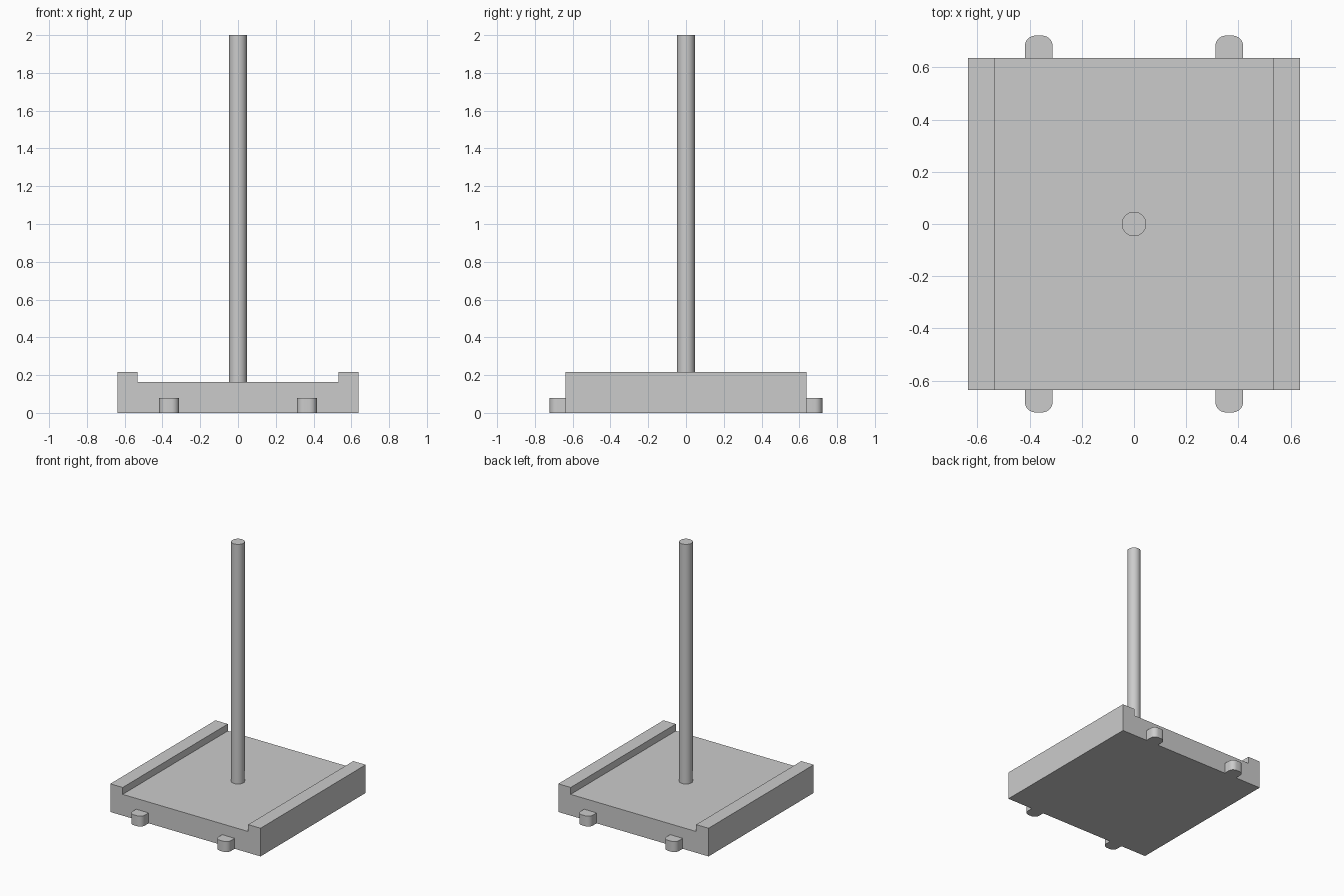
import bpy, bmesh, math

if "Cube" in bpy.data.objects:
    bpy.data.objects.remove(bpy.data.objects["Cube"])


def extrude(name, pts, vec):
    """Closed planar profile extruded along vec into a solid."""
    bm = bmesh.new()
    face = bm.faces.new([bm.verts.new(p) for p in pts])
    top = bmesh.ops.extrude_face_region(bm, geom=[face])["geom"]
    verts = [g for g in top if isinstance(g, bmesh.types.BMVert)]
    bmesh.ops.translate(bm, verts=verts, vec=vec)
    bmesh.ops.recalc_face_normals(bm, faces=bm.faces)
    mesh = bpy.data.meshes.new(name)
    bm.to_mesh(mesh)
    bm.free()
    obj = bpy.data.objects.new(name, mesh)
    bpy.context.collection.objects.link(obj)
    return obj


def smooth(obj):
    bpy.ops.object.select_all(action='DESELECT')
    obj.select_set(True)
    bpy.context.view_layer.objects.active = obj
    bpy.ops.object.shade_smooth_by_angle(angle=math.radians(30))


# Base tray: channel cross-section with a raised rail on each side
H, INNER, FLOOR, RAIL = 0.637, 0.532, 0.163, 0.216
half = [(H, 0), (H, RAIL), (INNER, RAIL), (INNER, FLOOR)]
section = half + [(-x, z) for x, z in reversed(half)]
extrude("base_tray", [(x, -H, z) for x, z in section], (0, 2 * H, 0))

# Four feet tabs with rounded outer corners
CX, HW, TIP, R, TAB_H = 0.365, 0.053, 0.722, 0.04, 0.08
outline = [(HW, H)]
for cx, start in ((HW - R, 0), (R - HW, 90)):
    for i in range(9):
        a = math.radians(start + 90 * i / 8)
        outline.append((cx + R * math.cos(a), TIP - R + R * math.sin(a)))
outline.append((-HW, H))
for sx, side in ((-1, "left"), (1, "right")):
    for sy, end in ((-1, "front"), (1, "back")):
        pts = [(sx * CX + x, sy * y, 0) for x, y in outline]
        smooth(extrude(f"{end}_{side}_tab", pts, (0, 0, TAB_H)))

# Central upright rod
bpy.ops.mesh.primitive_cylinder_add(vertices=48, radius=0.047, depth=2 - FLOOR,
                                    location=(0, 0, (2 + FLOOR) / 2))
rod = bpy.context.object
rod.name = "upright_rod"
smooth(rod)
